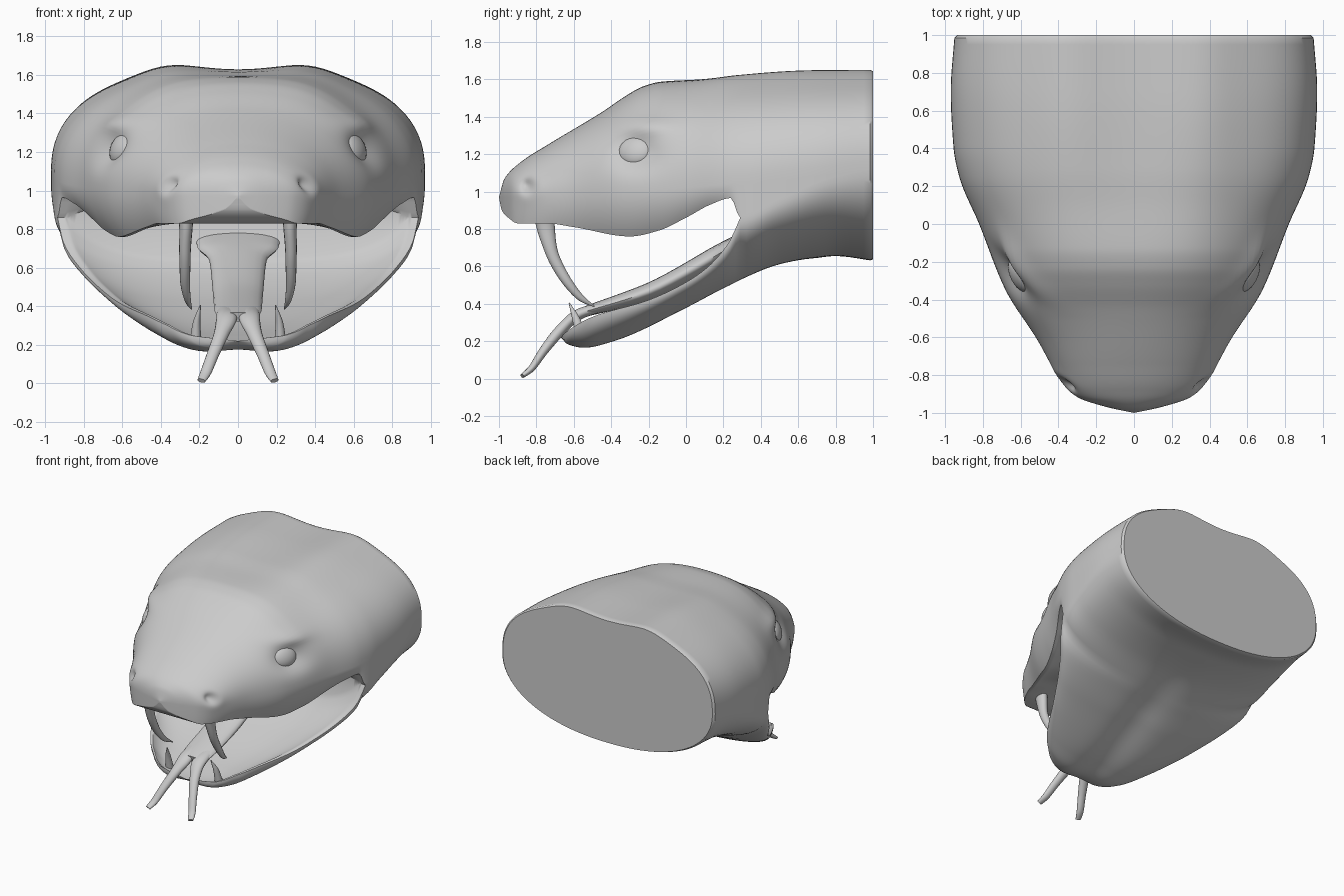
import bpy, bmesh
from math import sin, cos, pi, exp, radians
from mathutils import Vector, Matrix

if "Cube" in bpy.data.objects:
    bpy.data.objects.remove(bpy.data.objects["Cube"])

Y0 = 0.29                                  # mouth corner


def curve(*k):
    """Smooth monotone interpolation through (y, value) knots."""
    n = len(k)
    s = [(k[i+1][1]-k[i][1]) / (k[i+1][0]-k[i][0]) for i in range(n-1)]
    m = [s[0]] + [2*a*b/(a+b) if a*b > 0 else 0 for a, b in zip(s, s[1:])] + [s[-1]]

    def f(y):
        y = min(max(y, k[0][0]), k[-1][0])
        i = max(j for j in range(n-1) if k[j][0] <= y + 1e-9)
        h = k[i+1][0]-k[i][0]
        t = (y-k[i][0]) / h
        return (k[i][1]*(1+2*t)*(1-t)**2 + h*m[i]*t*(1-t)**2
                + k[i+1][1]*t*t*(3-2*t) + h*m[i+1]*t*t*(t-1))
    return f


# Head profiles along y
top = curve((-1, .97), (-.97, 1.07), (-.88, 1.16), (-.74, 1.25), (-.45, 1.425), (-.32, 1.515),
            (-.23, 1.565), (-.13, 1.592), (.1, 1.607), (.3, 1.625), (.7, 1.64), (1, 1.64))
base = curve((-1, .97), (-.9, .97), (-.3, 1.0), (0, 1.02), (.3, 1.05), (.6, 1.08), (1, 1.12))
lip = curve((-1, .97), (-.985, .90), (-.95, .86), (-.9, .83), (-.75, .83), (-.6, .81), (-.3, .76),
            (-.15, .79), (0, .86), (.13, .93), (.24, .965), (Y0, .86), (.5, .95), (.75, 1.06), (1, 1.12))
wide = curve((-1, 0), (-.97, .14), (-.92, .29), (-.85, .37), (-.6, .52), (-.35, .68), (0, .82),
             (.25, .925), (.4, .955), (.7, .97), (1, .95))
jaw_wide = curve((-.67, 0), (-.64, .25), (-.55, .38), (-.5, .43), (-.2, .62), (0, .74), (.12, .82),
                 (.23, .905), (Y0, wide(Y0)))
rim = curve((-.67, .22), (-.64, .25), (-.5, .33), (-.2, .42), (0, .515), (.12, .60), (.23, .73), (Y0, .86))
low = curve((-.67, .22), (-.64, .165), (-.55, .145), (-.4, .18), (0, .37), (.2, .475),
            (.5, .605), (.7, .645), (.8, .655), (1, .63))
palate_rise = curve((-1, 0), (-.85, 0), (-.5, .08), (.1, .05), (.24, .03), (Y0, .1))
squareness = curve((-1, 2.1), (-.3, 2.2), (.3, 2.3), (1, 2.5))
saddle = curve((-.5, 0), (.1, .6), (.6, 1), (1, 1))
tuck = curve((-1, .03), (-.8, .05), (-.3, .12), (0, .07), (.24, .01), (Y0, 0))

# Side relief: y, z, radius y, radius z, amount (eye socket, brow, nostril ring, nostril)
RELIEF = [(-.27, 1.21, .12, .085, -.06), (-.22, 1.35, .15, .05, .03),
          (-.85, 1.03, .075, .075, .015), (-.85, 1.03, .035, .04, -.05)]
N, K = 72, 12


def sup(v, n):
    return (1 if v >= 0 else -1) * abs(v) ** (2/n)


def upper_row(y):
    n, b, w = squareness(y), base(y), wide(y)
    wall = [(w*(1-tuck(y)*(1-i/K)**2), lip(y)+(b-lip(y))*i/K, 0) for i in range(K)]
    arc = []
    for i in range(N+1):
        s = max(0, sin(pi*i/N))
        x = w*sup(cos(pi*i/N), n)
        z = b+(top(y)-b)*sup(s, n)
        z += saddle(y)*s*(.03*exp(-((abs(x)-.38)/.18)**2)-.012*exp(-(x/.2)**2))
        arc.append((x, z, s))
    row = []
    for x, z, s in wall + arc + [(-x, z, s) for x, z, s in reversed(wall)]:
        if abs(x) > .15:
            sg = 1 if x > 0 else -1
            x += sg*sum(a*exp(-((y-by)/ry)**2-((z-bz)/rz)**2) for by, bz, ry, rz, a in RELIEF)
        row.append((x, y, z))
    return row


def lower_row(y):
    w, r = (jaw_wide(y), rim(y)) if y < Y0 else (wide(y), lip(y))
    row = []
    for i in range(N+1):
        s = max(0, sin(pi*i/N))
        x = w*sup(cos(pi*i/N), 2.2)
        z = r+(low(y)-r)*sup(s, 2.2)
        z += s*min(.03, .4*(r-low(y)))*exp(-(x/.15)**2)*max(0, min(1, 1-(y-.1)/.6))
        row.append((x, y, z))
    return row


def inner_row(y, w, z, d):
    """Mouth lining with a flat lip along both edges."""
    c = [cos(pi*i/N) for i in range(N+1)]
    return [(w*u, y, z+d*max(0, 1-(u/.95)**4)) for u in c]


def palate_row(y):
    return inner_row(y, wide(y)*(1-tuck(y)), lip(y), palate_rise(y))


def floor_row(y):
    return inner_row(y, jaw_wide(y), rim(y), -.6*(rim(y)-low(y)))


def grid(bm, rows):
    v = [[bm.verts.new(p) for p in r] for r in rows]
    for a, b in zip(v, v[1:]):
        for i in range(len(a)-1):
            bm.faces.new((a[i], a[i+1], b[i+1], b[i]))


def finish(bm, name, angle=50):
    bmesh.ops.remove_doubles(bm, verts=bm.verts, dist=.0004)
    bmesh.ops.recalc_face_normals(bm, faces=bm.faces)
    me = bpy.data.meshes.new(name)
    bm.to_mesh(me)
    bm.free()
    ob = bpy.data.objects.new(name, me)
    bpy.context.collection.objects.link(ob)
    bpy.ops.object.select_all(action='DESELECT')
    ob.select_set(True)
    bpy.context.view_layer.objects.active = ob
    bpy.ops.object.shade_smooth_by_angle(angle=radians(angle))
    return ob


# Head: skull, lower jaw, mouth lining, throat wall and neck cap
front = [-1+(1+Y0)*(i/100)**1.3 for i in range(100)] + [Y0]
jaw = [-.67+(.67+Y0)*(i/50)**1.4 for i in range(50)] + [Y0]
rear = [Y0+(.985-Y0)*i/20 for i in range(1, 21)]
bm = bmesh.new()
up_end, low_end = [[(x*.985, 1, 1.13+(z-1.13)*.985) for x, y, z in f(1)] for f in (upper_row, lower_row)]
grid(bm, [upper_row(y) for y in front+rear] + [up_end])
grid(bm, [lower_row(y) for y in jaw+rear] + [low_end])
bm.faces.new([bm.verts.new(p) for p in up_end[K:K+N+1] + low_end[-2:0:-1]])
grid(bm, [palate_row(y) for y in front])
grid(bm, [floor_row(y) for y in jaw])
grid(bm, [palate_row(Y0), floor_row(Y0)])
finish(bm, "snake_head", 40)


def tube(name, pts, sides=14, steps=6):
    """Tapered tube through (x, y, z, half width, half height) points."""
    f = [curve(*[(i, p[c]) for i, p in enumerate(pts)]) for c in range(5)]
    ts = [i/steps for i in range((len(pts)-1)*steps+1)]
    bm = bmesh.new()
    rings = []
    for t in ts:
        a, b = max(0, t-.05), min(len(pts)-1, t+.05)
        d = Vector([f[c](b)-f[c](a) for c in range(3)]).normalized()
        up = Vector((1, 0, 0)).cross(d).normalized()
        side = d.cross(up)
        c = Vector([f[k](t) for k in range(3)])
        rings.append([bm.verts.new(c+side*f[3](t)*cos(2*pi*j/sides)+up*f[4](t)*sin(2*pi*j/sides))
                      for j in range(sides)])
    for a, b in zip(rings, rings[1:]):
        for j in range(sides):
            k = (j+1) % sides
            bm.faces.new((a[j], a[k], b[k], b[j]))
    bm.faces.new(rings[0])
    bm.faces.new(rings[-1])
    return finish(bm, name)


# Tongue body
tube("tongue", [(0, .34, .76, .22, .04), (0, .24, .705, .21, .045), (0, .13, .64, .15, .05),
                (0, -.2, .465, .13, .045), (0, -.5, .37, .12, .03), (0, -.58, .345, .09, .025)], 20)

for s, side in ((1, "right"), (-1, "left")):
    # Forked tongue tip
    tube("tongue_fork_"+side, [(s*.06, -.45, .385, .05, .025), (s*.06, -.58, .34, .055, .03),
                               (s*.085, -.67, .26, .04, .03), (s*.13, -.76, .15, .032, .025),
                               (s*.17, -.83, .05, .028, .018), (s*.19, -.875, .014, .022, .012)])
    # Upper and lower fangs
    tube("upper_fang_"+side, [(s*.27, -.76, .88, .045, .055), (s*.27, -.75, .81, .035, .05),
                              (s*.275, -.72, .68, .03, .035), (s*.275, -.65, .54, .026, .028),
                              (s*.26, -.56, .43, .016, .018), (s*.24, -.49, .385, .003, .003)])
    tube("lower_fang_"+side, [(s*.22, -.56, .22, .03, .03), (s*.215, -.585, .31, .02, .022),
                              (s*.195, -.625, .405, .003, .003)])
    # Eyeball set in the socket
    bm = bmesh.new()
    bmesh.ops.create_uvsphere(bm, u_segments=24, v_segments=14, radius=1)
    bm.transform(Matrix.Translation((s*.6, -.27, 1.215)) @ Matrix.Rotation(radians(-27*s), 4, 'Z')
                 @ Matrix.Rotation(radians(-20*s), 4, 'Y') @ Matrix.Diagonal((.05, .1, .085, 1)))
    finish(bm, "eye_"+side)
